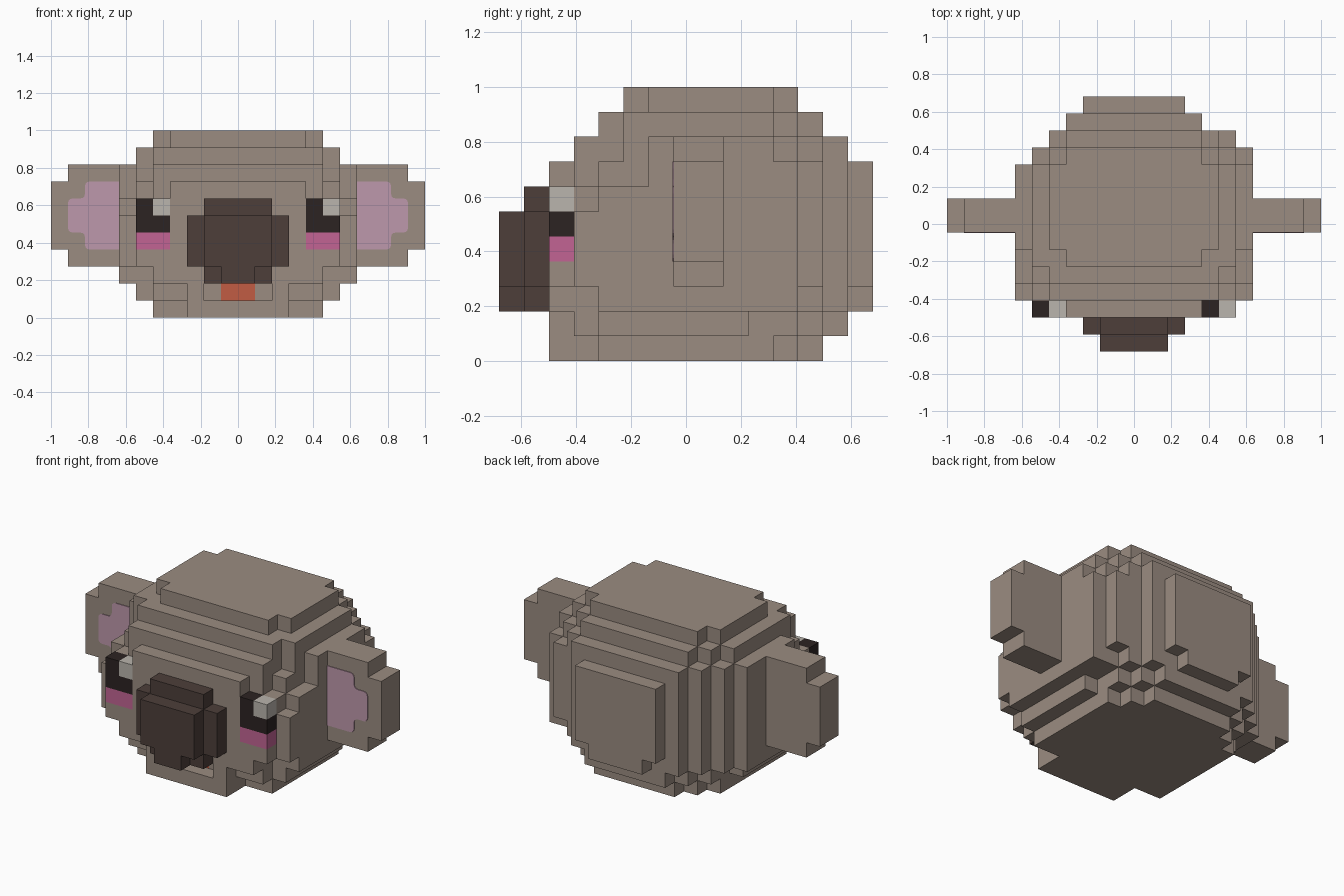
import bpy
import bmesh
from mathutils import Vector

cube = bpy.data.objects.get("Cube")
if cube:
    bpy.data.objects.remove(cube, do_unlink=True)

UNIT = 1 / 11                      # edge of one block
DEPTH_OFFSET = 7.5                 # blocks from front edge to centre


def linear(c):
    c /= 255
    return c / 12.92 if c <= 0.04045 else ((c + 0.055) / 1.055) ** 2.4


def make_material(name, *rgb):
    color = (*(linear(c) for c in rgb), 1)
    mat = bpy.data.materials.new(name)
    mat.use_nodes = True
    mat.diffuse_color = color
    bsdf = mat.node_tree.nodes["Principled BSDF"]
    bsdf.inputs["Base Color"].default_value = color
    bsdf.inputs["Roughness"].default_value = 0.9
    return mat


FUR = make_material("grey brown fur", 155, 140, 129)
NOSE = make_material("dark brown nose", 77, 63, 58)
EYE = make_material("eye black", 44, 35, 34)
SHINE = make_material("eye highlight", 186, 181, 173)
CHEEK = make_material("cheek pink", 194, 100, 148)
INNER_EAR = make_material("inner ear pink", 190, 152, 172)
MOUTH = make_material("mouth orange", 193, 92, 67)

cells = {}                         # block position -> part name
part_materials = {}


def fill(part, mat, x, y, z):
    """Claim a box of blocks for a part; ranges are (start, end)."""
    part_materials[part] = mat
    for i in range(*x):
        for j in range(*y):
            for k in range(*z):
                cells[i, j, k] = part


def add_object(name, bm, mat):
    mesh = bpy.data.meshes.new(name)
    bm.to_mesh(mesh)
    bm.free()
    mesh.materials.append(mat)
    obj = bpy.data.objects.new(name, mesh)
    bpy.context.collection.objects.link(obj)
    return obj


def to_world(p):
    return Vector((p[0], p[1] - DEPTH_OFFSET, p[2])) * UNIT


def build_part(name):
    """Skin the blocks of one part with its outer faces only."""
    own = {c for c, part in cells.items() if part == name}
    bm = bmesh.new()
    verts = {}
    for cell in own:
        for axis in range(3):
            for side in (0, 1):
                beside = list(cell)
                beside[axis] += 2 * side - 1
                if tuple(beside) in own:
                    continue
                ring = []
                for u, v in ((0, 0), (1, 0), (1, 1), (0, 1)):
                    p = list(cell)
                    p[axis] += side
                    p[(axis + 1) % 3] += u
                    p[(axis + 2) % 3] += v
                    p = tuple(p)
                    if p not in verts:
                        verts[p] = bm.verts.new(to_world(p))
                    ring.append(verts[p])
                bm.faces.new(ring if side else ring[::-1])
    return add_object(name, bm, part_materials[name])


# Head: each layer is a stack of (half width, front, back) slabs
def head_layer(z, *slabs):
    for half, front, back in slabs:
        fill("head", FUR, (-half, half), (front, back), z)


head_layer((0, 1), (5, 4, 11), (4, 4, 12), (3, 2, 13))
head_layer((1, 2), (6, 4, 10), (5, 3, 12), (4, 3, 13), (3, 2, 14))
head_layer((2, 3), (7, 4, 11), (6, 4, 12), (5, 2, 13), (4, 2, 14), (2, 2, 15))
head_layer((3, 6), (7, 3, 11))
head_layer((6, 7), (7, 4, 11))
head_layer((3, 7), (6, 2, 12), (5, 2, 13), (4, 2, 14), (3, 2, 15))
head_layer((7, 8), (7, 6, 11), (6, 4, 12), (5, 3, 13), (4, 2, 14), (3, 2, 15))
head_layer((8, 9), (7, 6, 11), (6, 5, 12), (5, 3, 13), (4, 3, 14))
head_layer((9, 10), (6, 5, 11), (5, 4, 12), (4, 4, 13))
head_layer((10, 11), (5, 6, 11), (4, 5, 12))

# Fuller back corner on the left side
fill("head", FUR, (6, 7), (11, 12), (2, 8))
fill("head", FUR, (5, 6), (12, 13), (3, 8))

# Recessed mouth
for i in range(-2, 2):
    cells.pop((i, 2, 1))
fill("mouth", MOUTH, (-1, 1), (3, 4), (1, 2))

# Nose: broad base with a narrower raised front
fill("nose", NOSE, (-3, 3), (1, 2), (3, 6))
fill("nose", NOSE, (-2, 2), (1, 2), (2, 7))
fill("nose", NOSE, (-2, 2), (0, 1), (3, 6))
fill("nose", NOSE, (-1, 1), (0, 1), (2, 3))

# Eyes, highlights, cheeks and ears
for side, x in (("right", -6), ("left", 4)):
    fill(side + "_eye", EYE, (x, x + 2), (2, 3), (5, 7))
    fill(side + "_eye_highlight", SHINE, (x + 1, x + 2), (2, 3), (6, 7))
    fill(side + "_cheek", CHEEK, (x, x + 2), (2, 3), (4, 5))
for side, outer, tip in (("right", -10, -11), ("left", 7, 7)):
    fill(side + "_ear", FUR, (outer, outer + 3), (7, 9), (3, 9))
    fill(side + "_ear", FUR, (tip, tip + 4), (7, 9), (4, 8))

for part in part_materials:
    build_part(part)

# Inner ears: thin plates with rounded outer corners
OUTLINE = ((7, 4), (9, 4), (9, 5), (10, 5), (10, 7), (9, 7), (9, 8), (7, 8))
for side, sign in (("right", -1), ("left", 1)):
    bm = bmesh.new()
    ring = [bm.verts.new(to_world((sign * x, 7, z))) for x, z in OUTLINE]
    bm.faces.new(ring)
    bmesh.ops.bevel(bm, geom=ring[1:-1], offset=0.025, segments=3,
                    profile=0.5, affect="VERTICES")
    plate = bmesh.ops.extrude_face_region(bm, geom=bm.faces[:])
    moved = [v for v in plate["geom"] if isinstance(v, bmesh.types.BMVert)]
    bmesh.ops.translate(bm, verts=moved, vec=(0, -0.004, 0))
    bmesh.ops.recalc_face_normals(bm, faces=bm.faces[:])
    add_object(side + "_inner_ear", bm, INNER_EAR)
